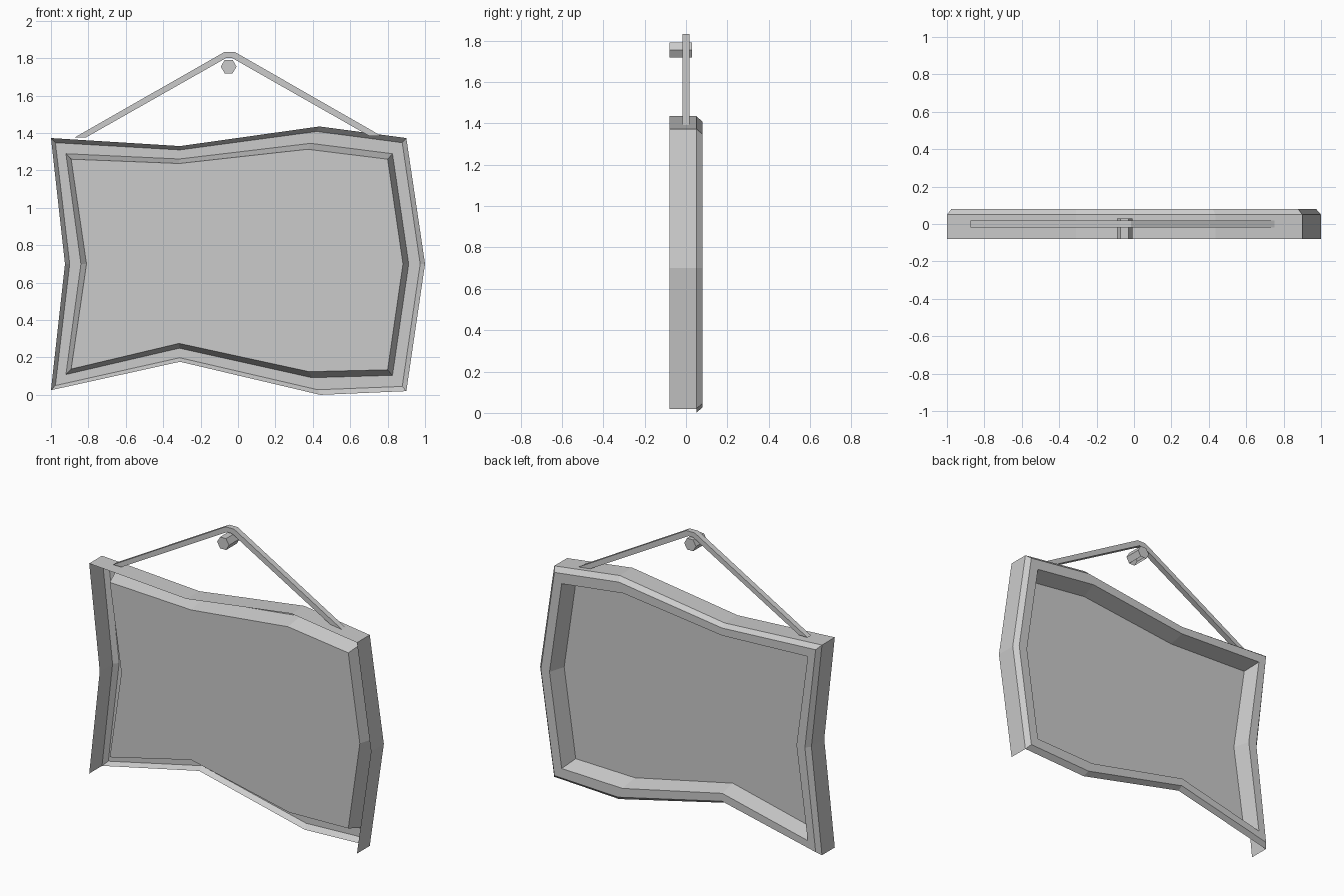
import bpy, bmesh, math

if "Cube" in bpy.data.objects:
    bpy.data.objects.remove(bpy.data.objects["Cube"])

# Wobbly outline of the frame (x, z), clockwise from the top left, and the picture opening
OUTER = [(-1, 1.373), (-.31, 1.33), (.435, 1.435), (.9, 1.373), (1, .70),
         (.9, .02), (.44, 0), (-.31, .177), (-1, .025), (-.925, .70)]
INNER = [(-.892, 1.26), (-.315, 1.237), (.372, 1.313), (.80, 1.26), (.882, .70),
         (.80, .134), (.38, .124), (-.315, .275), (-.892, .138), (-.81, .70)]
N = len(OUTER)


def finish(name, bm, fix_normals=True):
    if fix_normals:
        bmesh.ops.recalc_face_normals(bm, faces=bm.faces)
    mesh = bpy.data.meshes.new(name)
    bm.to_mesh(mesh)
    bm.free()
    ob = bpy.data.objects.new(name, mesh)
    bpy.context.collection.objects.link(ob)
    return ob


def ring(bm, t, y):
    """Loop of vertices a fraction t of the way from outer to inner outline."""
    return [bm.verts.new((a[0] + (b[0] - a[0]) * t, y, a[1] + (b[1] - a[1]) * t))
            for a, b in zip(OUTER, INNER)]


# Frame moulding: open shell of side walls, outer bevel, flat band, sloped reveal
bm = bmesh.new()
profile = [(0, -.08), (0, .05), (.22, .08), (.74, .08), (1, -.025)]
rings = [ring(bm, t, y) for t, y in profile]
bottom_edges = (5, 6, 7)          # the lower side has no outer wall
for k in range(len(rings) - 1):
    for i in range(N):
        if k == 0 and i in bottom_edges:
            continue
        j = (i + 1) % N
        bm.faces.new((rings[k][i], rings[k + 1][i], rings[k + 1][j], rings[k][j]))
bmesh.ops.delete(bm, geom=[v for v in bm.verts if not v.link_faces], context='VERTS')
finish("frame", bm, False)

# Picture panel set at the back of the reveal
bm = bmesh.new()
bm.faces.new(ring(bm, 1, -.025)[::-1])
finish("picture_panel", bm)

# Hanging strap bent over the nail
STRAP = [(-.875, 1.375), (-.075, 1.832), (-.015, 1.832), (.765, 1.385),
         (.70, 1.385), (-.03, 1.80), (-.065, 1.80), (-.815, 1.375)]
bm = bmesh.new()
front = [bm.verts.new((x, -.018, z)) for x, z in STRAP]
back = [bm.verts.new((x, .018, z)) for x, z in STRAP]
m = len(STRAP)
for i in range(m):
    j = (i + 1) % m
    bm.faces.new((front[i], front[j], back[j], back[i]))
for i in range(3):                # front and back quads along the band
    for side in (front, back):
        bm.faces.new((side[i], side[i + 1], side[m - 2 - i], side[m - 1 - i]))
finish("hanging_strap", bm)

# Six-sided nail, its underside left open
bm = bmesh.new()
hexagon = [(-.05 + .042 * math.cos(a), 1.755 + .042 * math.sin(a))
           for a in (math.radians(60 * i) for i in range(6))]
near = [bm.verts.new((x, -.08, z)) for x, z in hexagon]
far = [bm.verts.new((x, .03, z)) for x, z in hexagon]
for i in range(6):
    if i != 4:
        j = (i + 1) % 6
        bm.faces.new((near[i], near[j], far[j], far[i]))
bm.faces.new(near)
bm.faces.new(far)
finish("nail", bm)
